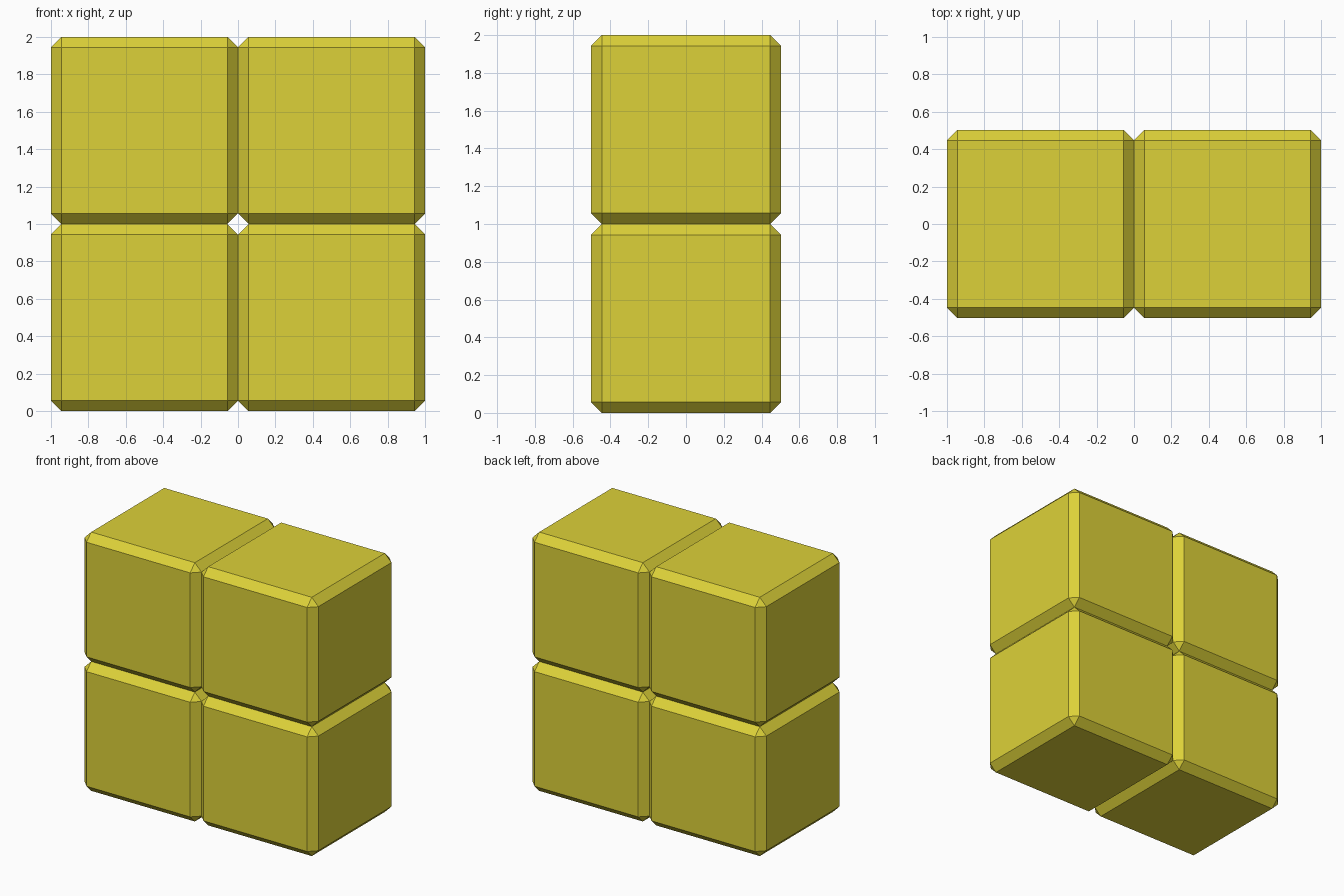
import bpy

if "Cube" in bpy.data.objects:
    bpy.data.objects.remove(bpy.data.objects["Cube"])

SIZE = (1.0, 1.006, 1.0)
CHAMFER = 0.057

# Yellow block colour
yellow = bpy.data.materials.new("yellow")
yellow.diffuse_color = (0.72, 0.64, 0.04, 1)
yellow.use_nodes = True
yellow.node_tree.nodes["Principled BSDF"].inputs["Base Color"].default_value = yellow.diffuse_color


def block(name, x, z):
    """One flat-shaded cube with single-segment chamfered edges."""
    bpy.ops.mesh.primitive_cube_add(size=1, location=(x, 0, z))
    ob = bpy.context.object
    ob.name = name
    ob.scale = SIZE
    bpy.ops.object.transform_apply(location=False, rotation=False, scale=True)
    bevel = ob.modifiers.new("chamfer", 'BEVEL')
    bevel.width = CHAMFER
    bevel.segments = 1
    bevel.limit_method = 'NONE'
    ob.data.materials.append(yellow)


# Two by two stack of touching blocks
for row, z in (("lower", 0.5), ("upper", 1.5)):
    for side, x in (("left", -0.5), ("right", 0.5)):
        block(f"{row}_{side}_block", x, z)
